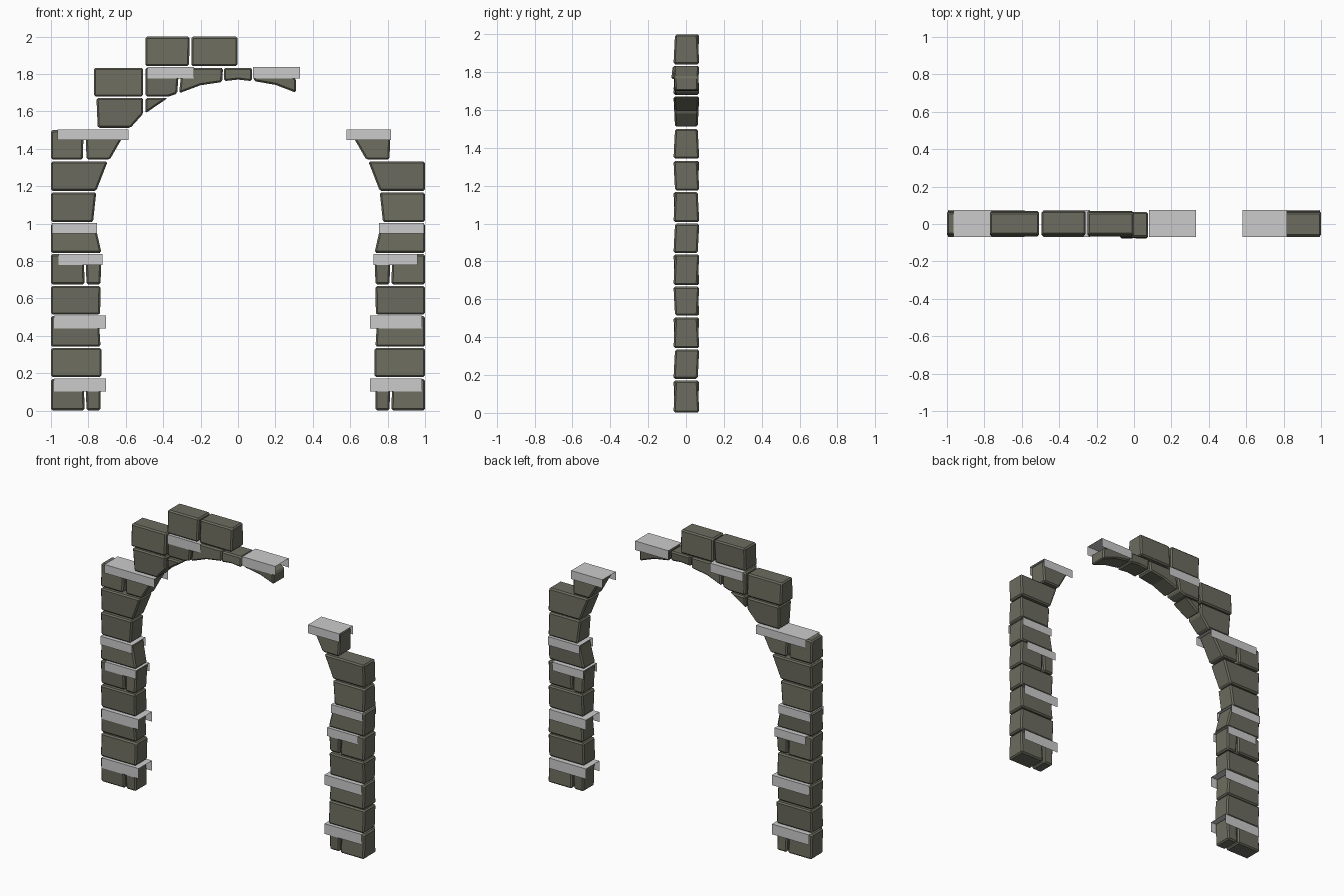
import bpy, bmesh, random

if "Cube" in bpy.data.objects:
    bpy.data.objects.remove(bpy.data.objects["Cube"])

random.seed(4)

stone = bpy.data.materials.new("stone")
stone.diffuse_color = (0.15, 0.15, 0.115, 1)
stone.use_nodes = True
stone.node_tree.nodes["Principled BSDF"].inputs["Base Color"].default_value = stone.diffuse_color


def new_object(name, bm):
    mesh = bpy.data.meshes.new(name)
    bm.to_mesh(mesh)
    bm.free()
    ob = bpy.data.objects.new(name, mesh)
    bpy.context.collection.objects.link(ob)
    return ob


def block(name, pts, y0=-0.066, y1=0.07):
    """Hewn stone: front outline extruded in depth, faces slightly tilted, edges chamfered."""
    bm = bmesh.new()
    zs = [p[1] for p in pts]
    lo, hi = min(zs), max(zs)
    tilt_f, tilt_b = random.choice((-0.008, 0.008)), random.choice((-0.008, 0.008))

    def inset(z, tilt):
        t = (z - lo) / (hi - lo)
        return max(0, tilt * t) if tilt > 0 else max(0, -tilt * (1 - t))

    front = [bm.verts.new((x, y0 + inset(z, tilt_f), z)) for x, z in pts]
    back = [bm.verts.new((x, y1 - inset(z, tilt_b), z)) for x, z in pts]
    bm.faces.new(front)
    bm.faces.new(back[::-1])
    n = len(pts)
    for i in range(n):
        j = (i + 1) % n
        bm.faces.new((front[j], front[i], back[i], back[j]))
    bmesh.ops.recalc_face_normals(bm, faces=bm.faces)
    ob = new_object(name, bm)
    ob.data.materials.append(stone)
    bev = ob.modifiers.new("chamfer", "BEVEL")
    bev.width, bev.segments = 0.009, 1
    bev.limit_method, bev.angle_limit = "ANGLE", 0.6


def clamp(name, x0, x1, top, h):
    """Thin sheet folded over a course: top plate with front and back flanges."""
    bm = bmesh.new()
    section = [(-0.069, top - h), (-0.069, top), (0.076, top), (0.076, top - h)]
    a = [bm.verts.new((x0, y, z)) for y, z in section]
    b = [bm.verts.new((x1, y, z)) for y, z in section]
    for i in range(3):
        bm.faces.new((a[i], b[i], b[i + 1], a[i + 1]))
    new_object(name, bm)


def quad(xb0, xb1, xt0, xt1, z0, z1):
    return [(xb0, z0), (xb1, z0), (xt1, z1), (xt0, z1)]


# Pillar courses: bottom z, top z, inner edge at bottom and top, split in two
courses = [
    (0.002, 0.17, 0.735, 0.735, True),
    (0.18, 0.335, 0.73, 0.73, False),
    (0.342, 0.505, 0.735, 0.745, False),
    (0.514, 0.667, 0.737, 0.735, False),
    (0.675, 0.837, 0.735, 0.73, True),
    (0.844, 1.0, 0.73, 0.765, False),
    (1.008, 1.167, 0.775, 0.758, False),
    (1.175, 1.332, 0.758, 0.697, False),
]
for side, s in (("left", -1), ("right", 1)):
    for i, (z0, z1, b, t, split) in enumerate(courses):
        name = f"{side}_pillar_course_{i + 1}"
        outer = 1.0
        if split:
            block(name + "_inner", quad(s * b, s * 0.81, s * t, s * 0.815, z0, z1))
            block(name + "_outer", quad(s * 0.82, s * outer, s * 0.825, s * outer, z0, z1))
        else:
            block(name, quad(s * b, s * outer, s * t, s * outer, z0, z1))
    # Springer stone at the start of the arch
    block(f"{side}_springer", quad(s * 0.685, s * 0.81, s * 0.595, s * 0.815, 1.343, 1.5))
    # Clamps on the pillar
    for k, (xa, xb, top, h) in enumerate([(0.705, 0.985, 0.173, 0.07), (0.705, 0.985, 0.508, 0.068),
                                          (0.725, 0.96, 0.838, 0.058), (0.755, 0.995, 1.004, 0.058)]):
        clamp(f"{side}_pillar_clamp_{k + 1}", s * xa, s * xb, top, h)

# Left shoulder stones
block("left_shoulder_outer", quad(-1.0, -0.83, -1.0, -0.825, 1.343, 1.5))
block("shoulder_low", [(-0.75, 1.512), (-0.575, 1.512), (-0.507, 1.588), (-0.507, 1.672), (-0.757, 1.672)])
block("shoulder_high", quad(-0.77, -0.507, -0.77, -0.507, 1.68, 1.833))

# Arch stones
block("arch_wedge", [(-0.495, 1.59), (-0.375, 1.672), (-0.495, 1.672)])
block("arch_left_outer", [(-0.495, 1.68), (-0.37, 1.68), (-0.325, 1.695), (-0.315, 1.833), (-0.495, 1.833)])
block("arch_left_inner", [(-0.315, 1.697), (-0.2, 1.74), (-0.085, 1.757), (-0.08, 1.833), (-0.3, 1.833)])
block("keystone", [(-0.075, 1.762), (0, 1.77), (0.075, 1.762), (0.075, 1.833), (-0.075, 1.833)], -0.078, 0.066)
block("arch_right", [(0.085, 1.762), (0.2, 1.742), (0.31, 1.7), (0.31, 1.775), (0.2, 1.833), (0.085, 1.833)])

# Top course
block("top_left", quad(-0.495, -0.262, -0.495, -0.258, 1.842, 2.0))
block("top_right", quad(-0.25, -0.003, -0.248, -0.003, 1.842, 2.0))

# Upper clamps
clamp("left_springer_clamp", -0.965, -0.585, 1.504, 0.058)
clamp("right_springer_clamp", 0.58, 0.818, 1.504, 0.058)
clamp("arch_left_clamp", -0.485, -0.235, 1.837, 0.062)
clamp("arch_right_clamp", 0.08, 0.332, 1.837, 0.062)
